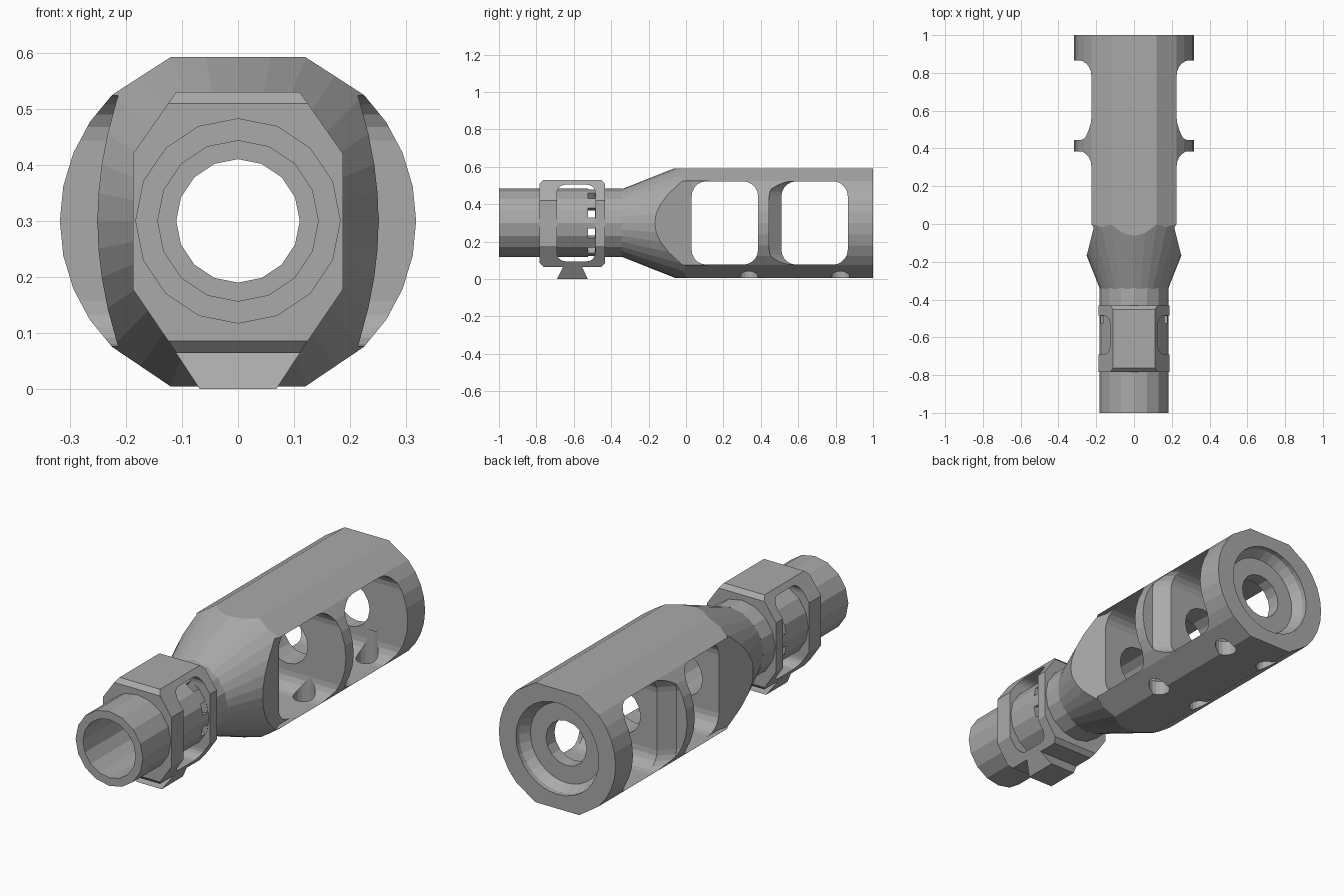
import bpy, bmesh, math
from mathutils import Vector

old = bpy.data.objects.get("Cube")
if old:
    bpy.data.objects.remove(old, do_unlink=True)

CZ = 0.3  # height of the bore axis

steel = bpy.data.materials.new("Grey steel")
steel.use_nodes = True
GREY = (0.4, 0.4, 0.4, 1)
steel.diffuse_color = GREY
steel.node_tree.nodes["Principled BSDF"].inputs["Base Color"].default_value = GREY


def loft(name, rings):
    """Closed solid through rings of equal length."""
    bm = bmesh.new()
    loops = [[bm.verts.new(p) for p in ring] for ring in rings]
    n = len(loops[0])
    for a, b in zip(loops, loops[1:]):
        for i in range(n):
            j = (i + 1) % n
            bm.faces.new((a[i], a[j], b[j], b[i]))
    bm.faces.new(loops[0][::-1])
    bm.faces.new(loops[-1])
    bmesh.ops.recalc_face_normals(bm, faces=bm.faces)
    mesh = bpy.data.meshes.new(name)
    bm.to_mesh(mesh)
    bm.free()
    mesh.materials.append(steel)
    ob = bpy.data.objects.new(name, mesh)
    bpy.context.scene.collection.objects.link(ob)
    return ob


def prism(name, pts, axis, lo, hi):
    """Extrude a 2D outline along x (y,z outline), y (x,z) or z (x,y)."""
    def put(p, t):
        v = list(p)
        v.insert("xyz".index(axis), t)
        return Vector(v)
    return loft(name, [[put(p, t) for p in pts] for t in (lo, hi)])


def turned(name, profile, sides):
    """Round solid about the bore axis from (y, radius) pairs."""
    turns = [math.tau * i / sides for i in range(sides)]
    return loft(name, [[Vector((r * math.cos(a), y, CZ + r * math.sin(a)))
                        for a in turns] for y, r in profile])


def rounded(y0, y1, z0, z1, r, steps=5):
    pts = []
    corners = ((y1 - r, z1 - r), (y0 + r, z1 - r), (y0 + r, z0 + r), (y1 - r, z0 + r))
    for k, (cy, cz) in enumerate(corners):
        for s in range(steps + 1):
            a = math.pi / 2 * (k + s / steps)
            pts.append((cy + r * math.cos(a), cz + r * math.sin(a)))
    return pts


def carve(ob, tools, operation="DIFFERENCE"):
    """Apply booleans and discard the tools."""
    for tool in tools:
        mod = ob.modifiers.new("cut", "BOOLEAN")
        mod.operation, mod.solver, mod.object = operation, "EXACT", tool
        bpy.context.view_layer.update()
        graph = bpy.context.evaluated_depsgraph_get()
        mesh = bpy.data.meshes.new_from_object(ob.evaluated_get(graph))
        ob.modifiers.clear()
        ob.data = mesh
        bpy.data.objects.remove(tool, do_unlink=True)


# Main body: round cone and barrel trimmed to flats at top and bottom
R = 0.3175
arc = [math.radians(-45 + 11.25 * i) for i in range(9)]
side = [(R * math.cos(a), CZ + R * math.sin(a)) for a in arc]
section = side + [(0.12, 0.592), (-0.12, 0.592)]
section += [(-x, z) for x, z in reversed(side)] + [(-0.12, 0.005), (0.12, 0.005)]
body = prism("main_body", section, "y", -0.36, 1)
cone = turned("cone", [(-0.345, 0.18), (0.02, 0.325), (0.03, 0.4), (1.1, 0.4)], 32)
carve(body, [cone], "INTERSECT")

# Two wide side ports, the second one flaring outwards at its front wall
port_1 = prism("port_1", rounded(0.03, 0.385, 0.077, 0.523, 0.08), "x", -0.5, 0.5)
flare = [(-0.5, 0.445), (-0.26, 0.445), (-0.2, 0.51), (0.2, 0.51), (0.26, 0.445), (0.5, 0.445)]
port_2 = loft("port_2", [[Vector((x, y, z)) for y, z in rounded(y0, 0.865, 0.077, 0.523, 0.08)]
                         for x, y0 in flare])
tools = [port_1, port_2]

# Slanted cheeks ahead of the first port
for s in (-1, 1):
    plan = [(s * 0.2, 0.035), (s * 0.2, 0.12), (s * 0.5, 0.12), (s * 0.5, -0.165), (s * 0.25, -0.165)]
    tools.append(prism("cheek", plan, "z", 0.0765, 0.5235))

# Vent holes through the floor
for s in (-1, 1):
    for y in (0.335, 0.825):
        ring = [(s * 0.125 + 0.05 * math.cos(math.tau * i / 16),
                 y + 0.05 * math.sin(math.tau * i / 16)) for i in range(16)]
        tools.append(prism("vent", ring, "z", -0.1, 0.2))

# Bore and recessed muzzle
tools.append(turned("bore", [(-0.5, 0.11), (1.1, 0.11)], 16))
tools.append(turned("recess", [(0.93, 0.195), (0.975, 0.225), (1.05, 0.225)], 32))
carve(body, tools)

# Rear tube with a stepped bore and a ring of slots
tube = turned("rear_tube", [(-1, 0.183), (-0.34, 0.183)], 16)
tools = [turned("wide_bore", [(-1.1, 0.143), (-0.45, 0.143)], 16),
         turned("narrow_bore", [(-0.5, 0.11), (-0.2, 0.11)], 16)]
for k in range(5):
    a = math.radians(18 + 36 * k)
    along, across = Vector((math.cos(a), math.sin(a))), Vector((-math.sin(a), math.cos(a)))
    box = [along * u * 0.3 + across * v * 0.026 for u, v in ((-1, -1), (1, -1), (1, 1), (-1, 1))]
    tools.append(prism("slot", [(p.x, p.y + CZ) for p in box], "y", -0.525, -0.486))
carve(tube, tools)

# Clamp collar: eight-sided frame with bevelled ends and open sides
half = [(0.187, 0.178), (0.187, 0.42), (0.11, 0.53)]
outline = [(0.11, 0.065)] + half + [(-x, z) for x, z in reversed(half)] + [(-0.11, 0.065)]
collar = prism("clamp_collar", outline, "y", -0.785, -0.43)
carve(collar, [prism("ends", rounded(-0.783, -0.432, 0.064, 0.531, 0.022, 1), "x", -0.4, 0.4)], "INTERSECT")
carve(collar, [prism("opening", rounded(-0.69, -0.485, 0.095, 0.505, 0.045), "x", -0.4, 0.4),
               turned("collar_bore", [(-0.9, 0.17), (-0.3, 0.17)], 16)])

# Dovetail foot under the collar
foot = loft("clamp_foot", [[Vector((x, y, z)) for x, y in ((-w, y0), (w, y0), (w, y1), (-w, y1))]
                           for z, w, y0, y1 in ((0, 0.068, -0.69, -0.525),
                                                (0.09, 0.127, -0.645, -0.568))])
